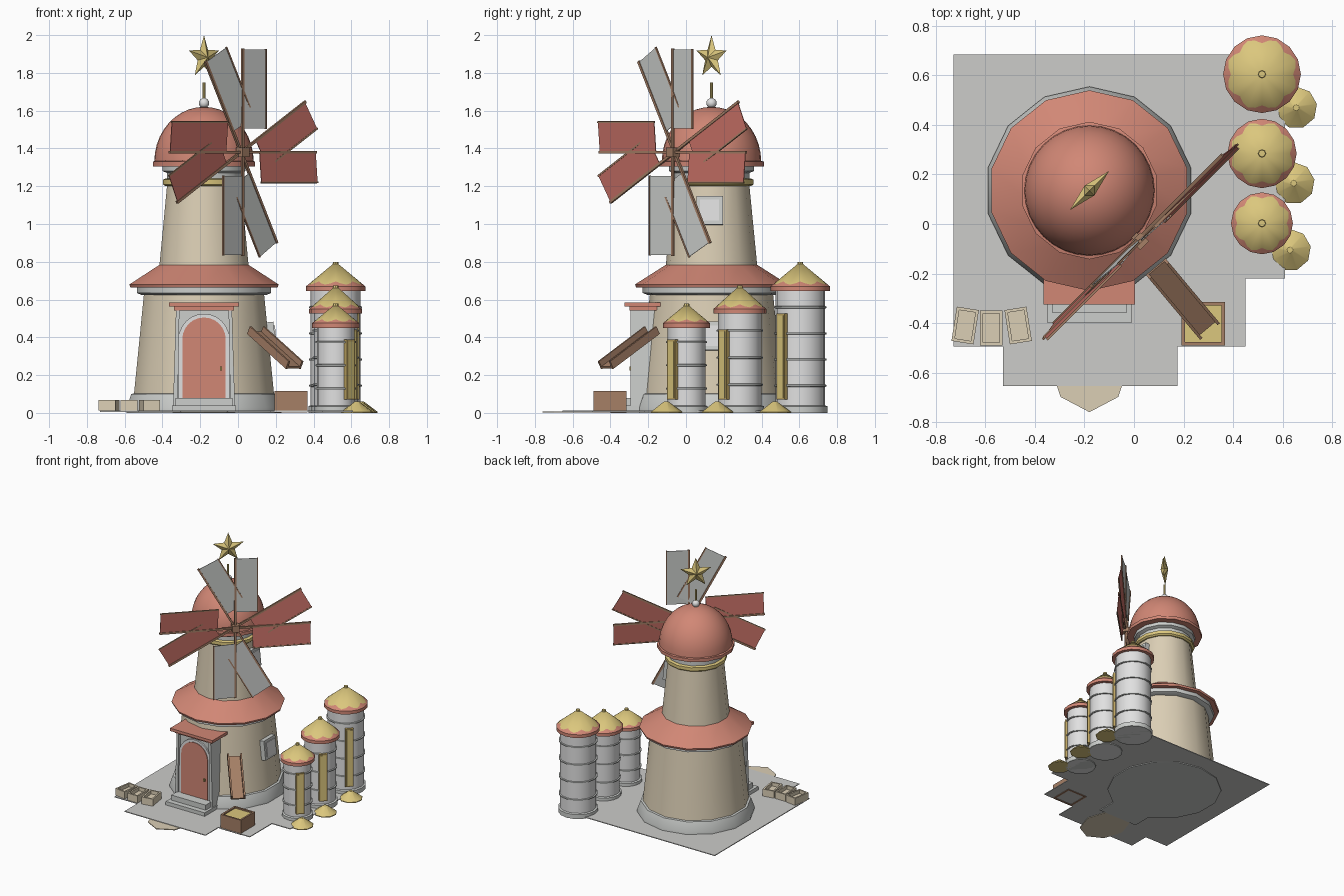
import bpy, bmesh, math
from math import pi, sin, cos, radians
from mathutils import Matrix, Vector

cube = bpy.data.objects.get("Cube")
if cube:
    bpy.data.objects.remove(cube, do_unlink=True)


def material(name, rgb):
    lin = [(c / 12.92 if c < 0.04 else ((c + 0.055) / 1.055) ** 2.4) for c in rgb] + [1]
    m = bpy.data.materials.new(name)
    m.use_nodes = True
    m.diffuse_color = lin
    m.node_tree.nodes["Principled BSDF"].inputs["Base Color"].default_value = lin
    return m


TERRA = material("terracotta", (0.82, 0.53, 0.46))
RED = material("sail red", (0.78, 0.44, 0.40))
CREAM = material("cream plaster", (0.86, 0.81, 0.71))
STONE = material("pale stone", (0.80, 0.81, 0.80))
SILVER = material("silo white", (0.88, 0.88, 0.88))
GROUND = material("ground grey", (0.80, 0.80, 0.79))
STRAW = material("straw yellow", (0.86, 0.78, 0.49))
OCHRE = material("dark ochre", (0.74, 0.64, 0.38))
WOOD = material("brown wood", (0.65, 0.50, 0.40))

T = Matrix.Translation
UPRIGHT = Matrix.Rotation(pi / 2, 4, 'X')
DIAGONAL = Matrix.Rotation(pi / 4, 4, 'Z') @ UPRIGHT


def finish(name, bm, mat, smooth=False, fix=True):
    if fix:
        bmesh.ops.recalc_face_normals(bm, faces=bm.faces)
    me = bpy.data.meshes.new(name)
    bm.to_mesh(me)
    bm.free()
    ob = bpy.data.objects.new(name, me)
    bpy.context.collection.objects.link(ob)
    me.materials.append(mat)
    if smooth:
        bpy.ops.object.select_all(action='DESELECT')
        bpy.context.view_layer.objects.active = ob
        ob.select_set(True)
        bpy.ops.object.shade_smooth_by_angle(angle=radians(30))
    return ob


def box(name, mat, size, at, frame=Matrix()):
    bm = bmesh.new()
    bmesh.ops.create_cube(bm, size=1, matrix=frame @ T(at) @ Matrix.Diagonal((*size, 1)))
    return finish(name, bm, mat)


def lathe(name, mat, profile, at, n=14):
    """Turn (radius, height) pairs around a vertical axis and cap the ends."""
    bm = bmesh.new()
    rings = []
    for r, z in profile:
        rings.append([bm.verts.new((at[0] + r * cos(pi / 2 + 2 * pi * i / n),
                                    at[1] + r * sin(pi / 2 + 2 * pi * i / n), z)) for i in range(n)])
    for a, b in zip(rings, rings[1:]):
        for i in range(n):
            bm.faces.new((a[i], a[(i + 1) % n], b[(i + 1) % n], b[i]))
    bm.faces.new(rings[0])
    bm.faces.new(rings[-1])
    return finish(name, bm, mat, True)


def prism(name, mat, pts, depth, frame=Matrix()):
    bm = bmesh.new()
    f = bm.faces.new([bm.verts.new((x, y, 0)) for x, y in pts])
    new = bmesh.ops.extrude_face_region(bm, geom=[f])["geom"]
    bmesh.ops.translate(bm, vec=(0, 0, depth), verts=[v for v in new if isinstance(v, bmesh.types.BMVert)])
    bm.transform(frame)
    return finish(name, bm, mat)


# Ground slab and the flat path end, which is turned inside out
prism("ground", GROUND, [(-0.73, 0.685), (0.61, 0.685), (0.61, -0.22), (0.45, -0.22), (0.45, -0.495),
                         (0.175, -0.495), (0.175, -0.655), (-0.53, -0.655), (-0.53, -0.495), (-0.73, -0.495)],
      0.006, T((0, 0, 0.006)))
path = prism("path_end", CREAM, [(-0.18 + 0.165 * sin(i * pi / 4), -0.55 - 0.21 * cos(i * pi / 4))
                                 for i in range(8)], 0.006, T((0, 0, 0.002)))
path.data.flip_normals()

# Tower
C = (-0.18, 0.135)
lathe("tower_plinth", STONE, [(0.42, 0), (0.42, 0.03), (0.395, 0.1), (0.37, 0.105)], C)
lathe("lower_tower", CREAM, [(0.38, 0.1), (0.325, 0.64)], C)
lathe("lower_cornice", STONE, [(0.34, 0.625), (0.365, 0.635), (0.365, 0.67)], C)
lathe("skirt_roof", TERRA, [(0.40, 0.665), (0.405, 0.68), (0.24, 0.785)], C)
lathe("upper_tower", CREAM, [(0.242, 0.78), (0.2, 1.21)], C)
lathe("yellow_band", STRAW, [(0.21, 1.2), (0.222, 1.21), (0.222, 1.235), (0.21, 1.24)], C)
lathe("upper_cornice", STONE, [(0.2, 1.235), (0.2, 1.27), (0.225, 1.28), (0.225, 1.31)], C)
lathe("dome_brim", TERRA, [(0.278, 1.305), (0.278, 1.33), (0.262, 1.335)], C)
lathe("dome", TERRA, [(0.262 * cos(a * pi / 20) + 0.001, 1.33 + 0.29 * sin(a * pi / 20)) for a in range(11)], C, 32)

# Finial: ball, rod and five pointed star
lathe("finial_ball", SILVER, [(0.027 * sin(a * pi / 8) + 0.0005, 1.64 - 0.027 * cos(a * pi / 8))
                              for a in range(9)], C, 16)
lathe("finial_rod", STRAW, [(0.007, 1.66), (0.007, 1.75)], C, 8)
bm = bmesh.new()
rim = [bm.verts.new(((0.118, 0.05)[i % 2] * sin(i * pi / 5), (0.118, 0.05)[i % 2] * cos(i * pi / 5), 0))
       for i in range(10)]
for side in (-0.028, 0.028):
    tip = bm.verts.new((0, 0, side))
    for i in range(10):
        bm.faces.new((rim[i], rim[(i + 1) % 10], tip))
bm.transform(T((*C, 1.882)) @ DIAGONAL)
finish("star", bm, STRAW)

# Sails: two crosses of four, each sail with a spar, panel and edge rail
HUB = T((0.025, -0.07, 1.38)) @ DIAGONAL
box("sail_hub", WOOD, (0.05, 0.05, 0.05), (0, 0, 0), HUB)
box("sail_axle", WOOD, (0.03, 0.03, 0.2), (0, 0, -0.1), HUB)
for k in range(8):
    turn = (k // 2) * 90 + (k % 2) * 29
    frame = HUB @ T((0, 0, -0.012 * (k % 2))) @ Matrix.Rotation(radians(turn), 4, 'Z')
    tilt = frame @ Matrix.Rotation(radians(-5), 4, 'X')
    box(f"spar_{k}", WOOD, (0.55, 0.014, 0.014), (0.275, 0, 0), frame)
    box(f"sail_{k}", (RED, STONE)[(k // 2) % 2], (0.42, 0.155, 0.004), (0.335, -0.08, 0), tilt)
    box(f"sail_rail_{k}", WOOD, (0.425, 0.009, 0.009), (0.335, -0.16, 0), tilt)

# Doorway: porch, arch surround, door, steps and canopy
def arch(half, bottom, spring):
    return [(-half, bottom), (half, bottom)] + [
        (half * cos(a * pi / 12), spring + half * sin(a * pi / 12)) for a in range(13)]


DOOR = T((-0.18, -0.27, 0)) @ UPRIGHT
prism("porch", STONE, [(-0.165, 0), (0.165, 0), (0.145, 0.56), (-0.145, 0.56)], -0.2, DOOR)
for s in (-1, 1):
    prism("porch_post", STONE, [(s * 0.165, 0), (s * 0.14, 0), (s * 0.13, 0.555), (s * 0.148, 0.555)], 0.025, DOOR)
prism("arch_surround", SILVER, arch(0.135, 0.07, 0.39), 0.012, DOOR)
prism("door", TERRA, arch(0.115, 0.08, 0.39), 0.017, DOOR)
box("door_handle", OCHRE, (0.012, 0.02, 0.012), (0.09, 0.235, 0.022), DOOR)
box("lower_step", STONE, (0.34, 0.25, 0.04), (-0.18, -0.275, 0.02))
box("upper_step", STONE, (0.3, 0.2, 0.08), (-0.18, -0.26, 0.04))
box("canopy", TERRA, (0.37, 0.19, 0.022), (-0.18, -0.23, 0.573))
box("canopy_trim", TERRA, (0.32, 0.16, 0.02), (-0.18, -0.22, 0.553))

# Shuttered windows on the model's left side
for name, x, z in (("lower_window", 0.165, 0.405), ("upper_window", 0.03, 1.07)):
    lean = T((x, 0.125, z)) @ Matrix.Rotation(radians(-6), 4, 'Y')
    box(name + "_frame", STONE, (0.06, 0.14, 0.15), (0, 0, 0), lean)
    box(name + "_pane", SILVER, (0.008, 0.1, 0.11), (0.032, 0, 0), lean)

# Chute and grain crate
start, end = Vector((0.09, -0.175, 0.425)), Vector((0.295, -0.42, 0.24))
slope = T((start + end) / 2) @ (end - start).to_track_quat('X', 'Z').to_matrix().to_4x4()
length = (end - start).length
box("chute_bed", WOOD, (length, 0.1, 0.012), (0, 0, 0), slope)
for s in (-1, 1):
    box("chute_side", WOOD, (length, 0.012, 0.045), (0, s * 0.046, 0.015), slope)


def tray(name, mat, w, d, h, wall, frame):
    box(name + "_floor", mat, (w, d, h * 0.4), (0, 0, h * 0.3), frame)
    for s in (-1, 1):
        box(name + "_side", mat, (wall, d, h), (s * (w - wall) / 2, 0, h / 2), frame)
        box(name + "_end", mat, (w, wall, h), (0, s * (d - wall) / 2, h / 2), frame)


crate = T((0.28, -0.403, 0.002))
tray("grain_crate", WOOD, 0.176, 0.176, 0.115, 0.014, crate)
box("grain_fill", STRAW, (0.15, 0.15, 0.09), (0, 0, 0.06), crate)

# Three empty wooden trays
for x, y, turn in ((-0.682, -0.41, -9), (-0.577, -0.42, 0), (-0.468, -0.41, 9)):
    tray("tray", CREAM, 0.09, 0.14, 0.055, 0.012,
         T((x, y, 0.012)) @ Matrix.Rotation(radians(turn), 4, 'Z'))


# Silos with hoops, scalloped roofs, grain hatches and spilled grain
def silo(at, r, eave, top, hoops, pile):
    lathe("silo_body", SILVER, [(r, 0), (r, eave)], at, 16)
    lathe("silo_base", STONE, [(r + 0.012, 0), (r + 0.012, 0.035), (r, 0.04)], at, 16)
    for i in range(hoops):
        z = eave * (i + 1) / (hoops + 0.7)
        lathe("silo_hoop", STONE, [(r, z), (r + 0.008, z + 0.002), (r + 0.008, z + 0.01), (r, z + 0.012)], at, 16)
    rim_r, rise = r + 0.025, top - eave - 0.02
    lathe("silo_roof", TERRA, [(rim_r, eave - 0.005), (rim_r, eave + 0.02), (0.003, top - 0.004)], at, 16)
    bm = bmesh.new()
    tip = bm.verts.new((*at, top))
    edge = []
    for i in range(32):
        a = pi / 2 + i * pi / 16
        k = 0.8 if i % 4 == 0 else 0.93 if i % 4 == 2 else 0.88
        edge.append(bm.verts.new((at[0] + k * rim_r * cos(a), at[1] + k * rim_r * sin(a), top - k * rise)))
    for i in range(32):
        bm.faces.new((tip, edge[i], edge[(i + 1) % 32]))
    finish("silo_thatch", bm, STRAW, True, False)
    lathe("silo_knob", STRAW, [(0.016, top - 0.015), (0.014, top)], at, 8)
    hatch = T((*at, 0)) @ Matrix.Rotation(-pi / 4, 4, 'Z')
    height = eave * 0.7
    box("grain_hatch", OCHRE, (0.03, 0.06, height), (r, 0, 0.07 + height / 2), hatch)
    box("hatch_grain", STRAW, (0.006, 0.04, height - 0.02), (r + 0.015, 0, 0.07 + height / 2), hatch)
    lathe("grain_pile", STRAW, [(0.085, 0.0), (0.085, 0.006), (0.012, 0.06)], pile, 9)


silo((0.517, 0.605), 0.132, 0.65, 0.8, 4, (0.655, 0.47))
silo((0.517, 0.285), 0.115, 0.53, 0.675, 3, (0.645, 0.165))
silo((0.517, 0.003), 0.1, 0.455, 0.578, 3, (0.63, -0.105))
